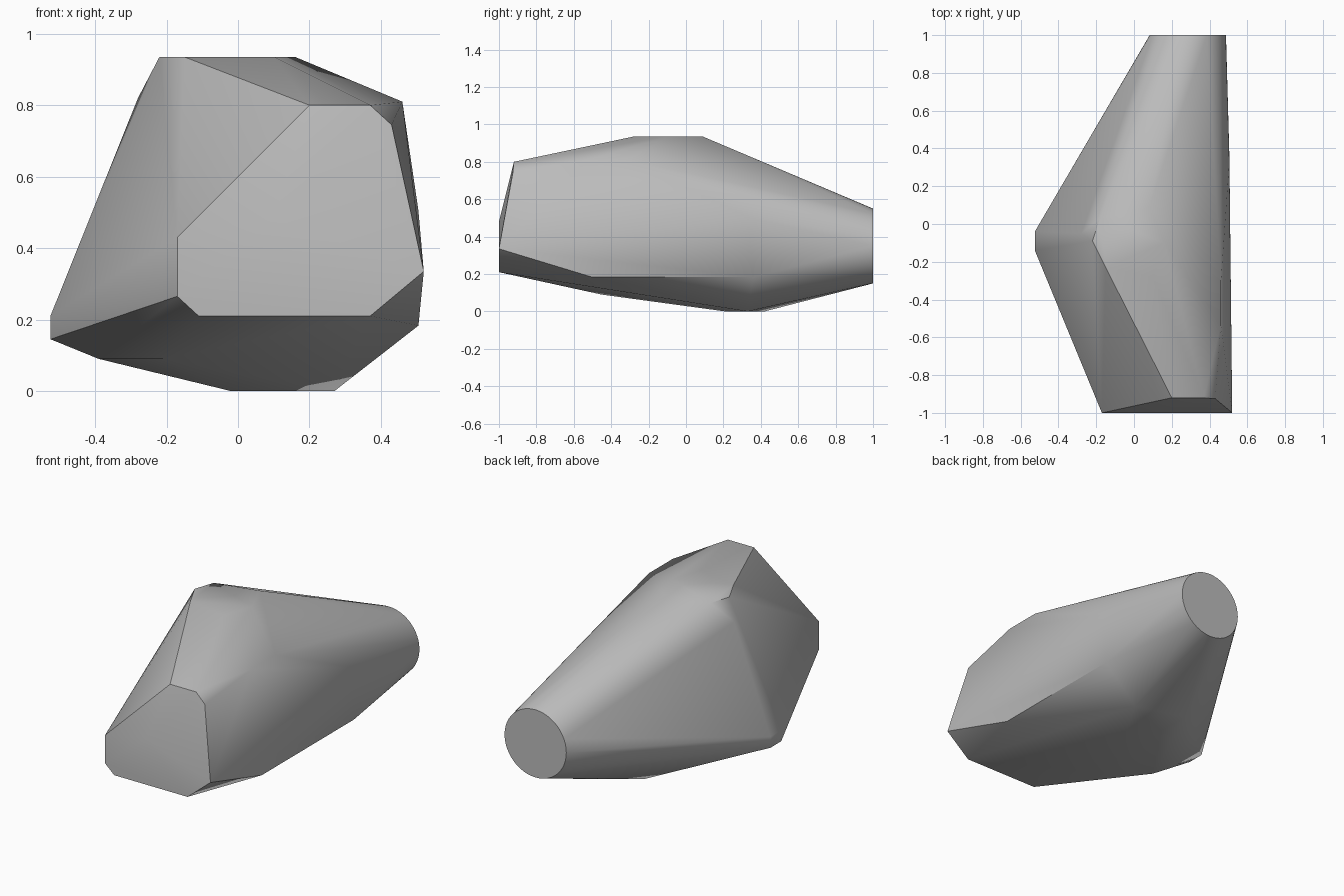
import bpy, bmesh, math

cube = bpy.data.objects.get("Cube")
if cube:
    bpy.data.objects.remove(cube, do_unlink=True)

# Stone colour
stone = bpy.data.materials.new("stone grey")
stone.use_nodes = True
grey = (0.5, 0.5, 0.5, 1)
stone.diffuse_color = grey
stone.node_tree.nodes["Principled BSDF"].inputs["Base Color"].default_value = grey

# Corners of the chipped block, grouped by region
front = [(-.17, -1, .43), (-.17, -1, .265), (-.11, -1, .21), (.37, -1, .21),
         (.52, -1, .335), (.1, -1, .48), (.2, -.92, .8), (.37, -.92, .8), (.43, -.925, .745)]
crown = [(-.22, -.09, .935), (-.18, .03, .935), (-.15, -.23, .935),
         (.1, -.28, .935), (.16, -.1, .935), (.08, .09, .935)]
left_flank = [(.46, -.53, .81), (.46, -.31, .81), (.505, .33, .505),
              (.505, -.5, .183), (.505, .36, .183)]
right_flank = [(-.525, -.14, .145), (-.525, -.14, .21), (-.525, -.04, .145),
               (-.525, -.04, .21), (-.28, -.05, .82)]
underside = [(-.39, -.3, .09), (-.21, -.45, .09), (-.02, .42, 0),
             (-.02, .21, 0), (.27, .33, 0)]

# Round cut end at the back
segments = 48
turns = [2 * math.pi * i / segments for i in range(segments)]
round_end = [(.285 + .202 * math.cos(a), 1, .35 + .2 * math.sin(a)) for a in turns]

# Wrap everything in one convex skin
bm = bmesh.new()
for co in front + crown + left_flank + right_flank + underside + round_end:
    bm.verts.new(co)
hull = bmesh.ops.convex_hull(bm, input=bm.verts[:])
loose = {v for v in hull["geom_interior"] + hull["geom_unused"]
         if isinstance(v, bmesh.types.BMVert)}
bmesh.ops.delete(bm, geom=list(loose), context="VERTS")
bmesh.ops.dissolve_limit(bm, angle_limit=math.radians(0.5),
                         verts=bm.verts[:], edges=bm.edges[:])
bmesh.ops.recalc_face_normals(bm, faces=bm.faces[:])

mesh = bpy.data.meshes.new("rock")
bm.to_mesh(mesh)
bm.free()
mesh.materials.append(stone)
rock = bpy.data.objects.new("rock", mesh)
bpy.context.collection.objects.link(rock)

# Smooth shading with crisp hard edges
bpy.ops.object.select_all(action="DESELECT")
rock.select_set(True)
bpy.context.view_layer.objects.active = rock
bpy.ops.object.shade_smooth_by_angle(angle=math.radians(35))
